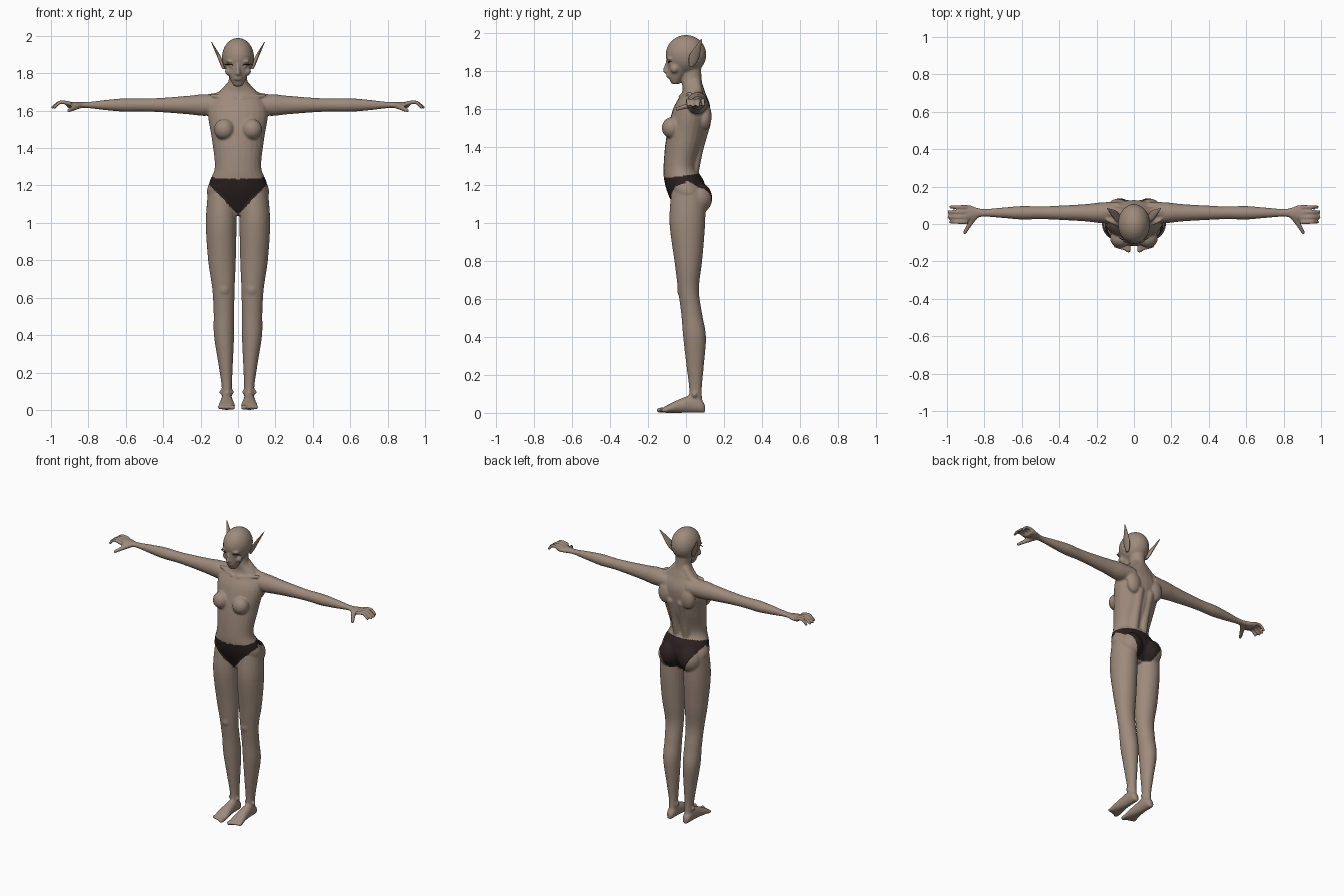
import bpy, bmesh, math
from mathutils import Vector

cube = bpy.data.objects.get("Cube")
if cube:
    bpy.data.objects.remove(cube)


def material(name, color):
    mat = bpy.data.materials.new(name)
    mat.use_nodes = True
    rgba = (*color, 1)
    mat.diffuse_color = rgba
    mat.node_tree.nodes["Principled BSDF"].inputs["Base Color"].default_value = rgba
    return mat


skin = material("skin", (.34, .255, .2))
cloth = material("dark cloth", (.025, .015, .015))


def spline(points, steps):
    """Smooth interpolation through tuples of numbers."""
    padded = [points[0], *points, points[-1]]
    result = []
    for start in range(len(points) - 1):
        for step in range(steps):
            t = step / steps
            result.append([
                b + t * (c - a) / 2 + t * t * (a - 2.5 * b + 2 * c - d / 2)
                + t ** 3 * (3 * b - a - 3 * c + d) / 2
                for a, b, c, d in zip(*padded[start:start + 4])])
    return result + [list(points[-1])]


def circle(sides):
    for k in range(sides):
        angle = math.tau * k / sides
        yield math.cos(angle), math.sin(angle)


def bridge(bm, rings, side):
    """Close a row of point rings into a solid, mirrored when side is -1."""
    rows = [[bm.verts.new((p.x * side, p.y, p.z)) for p in ring] for ring in rings]
    for low, high in zip(rows, rows[1:]):
        for k in range(len(low)):
            bm.faces.new((low[k - 1], low[k], high[k], high[k - 1]))
    bm.faces.new(rows[0])
    bm.faces.new(rows[-1])


def loft(bm, axis, stations, side=1):
    """Skin ellipses (position, two centres, two radii) along an axis."""
    first, second = [i for i in range(3) if i != axis]
    rings = []
    for position, center_a, center_b, radius_a, radius_b in spline(stations, 5):
        ring = []
        for across, along in circle(24):
            point = Vector()
            point[axis] = position
            point[first] = center_a + max(radius_a, .002) * across
            point[second] = center_b + max(radius_b, .002) * along
            ring.append(point)
        rings.append(ring)
    bridge(bm, rings, side)


def ball(bm, center, width, depth=None, height=None, side=1):
    """Ellipsoid, or a sphere when only one radius is given."""
    scale = Vector((width, depth or width, height or width))
    count = 14 if max(scale) > .02 else 7
    rings = []
    for k in range(count):
        angle = math.pi * (k + .3) / (count - .4)
        rings.append([Vector(center) + scale * Vector(
            (math.sin(angle) * c, math.sin(angle) * s, math.cos(angle)))
            for c, s in circle(2 * count)])
    bridge(bm, rings, side)


def cord(bm, points, side=1):
    """Round-ended strand through points (x, y, z, radius)."""
    path = [(Vector(p[:3]), p[3]) for p in spline(points, 5)]
    rings = []
    for k, (center, radius) in enumerate(path):
        ahead = path[min(k + 1, len(path) - 1)][0]
        turn = (ahead - path[max(k - 1, 0)][0]).to_track_quat("Z", "Y")
        rings.append([center + turn @ Vector((c, s, 0)) * radius for c, s in circle(12)])
    bridge(bm, rings, side)
    for center, radius in (path[0], path[-1]):
        ball(bm, center, radius, side=side)


def finish(bm, name, mat):
    bmesh.ops.recalc_face_normals(bm, faces=bm.faces)
    mesh = bpy.data.meshes.new(name)
    bm.to_mesh(mesh)
    bm.free()
    mesh.materials.append(mat)
    mesh.shade_smooth()
    obj = bpy.data.objects.new(name, mesh)
    bpy.context.collection.objects.link(obj)
    return obj


body = bmesh.new()

# Torso and neck
loft(body, 2, [(z, 0, y, width, depth) for z, y, width, depth in (
    (1.04, .01, .04, .05), (1.14, .01, .16, .1), (1.22, -.01, .152, .104),
    (1.3, -.03, .124, .088), (1.45, 0, .14, .104), (1.6, .03, .16, .098),
    (1.69, .04, .11, .06), (1.75, .03, .053, .053), (1.84, .03, .05, .05))])

# Skull, face, nose and lips
ball(body, (0, 0, 1.885), .086, .107, .104)
loft(body, 2, [(1.73, 0, -.055, .02, .02), (1.755, 0, -.052, .036, .035),
               (1.8, 0, -.04, .055, .056), (1.88, 0, -.015, .08, .088)])
cord(body, [(0, -.098, 1.85, .008), (0, -.11, 1.8, .012)])
for z in (1.768, 1.779):
    ball(body, (0, -.091, z), .024, .014, .006)

for s in (1, -1):
    # Brow, eyelid, cheekbone and nostril
    ball(body, (.035, -.086, 1.863), .03, .015, .008, s)
    ball(body, (.034, -.08, 1.838), .017, .014, .01, s)
    ball(body, (.047, -.06, 1.81), .023, side=s)
    ball(body, (.012, -.1, 1.797), .008, side=s)

    # Chest, shoulder blade and buttock
    ball(body, (.074, -.075, 1.5), .054, .052, .056, s)
    ball(body, (.085, .1, 1.56), .05, .035, .07, s)
    ball(body, (.076, .06, 1.13), .075, .078, .085, s)

    # Collarbone, neck muscle and spine muscle
    cord(body, [(.02, -.03, 1.665, .01), (.14, .02, 1.68, .01)], s)
    cord(body, [(.03, .05, 1.735, .03), (.09, .06, 1.675, .03), (.15, .065, 1.655, .035)], s)
    cord(body, [(.035, .035, 1.25, .03), (.035, .06, 1.38, .03), (.04, .1, 1.52, .03)], s)

    # Arm and palm
    loft(body, 0, [(x, .06, 1.63, depth, height) for x, depth, height in (
        (.08, .06, .05), (.18, .055, .058), (.26, .046, .05), (.4, .038, .039),
        (.5, .034, .035), (.6, .036, .036), (.7, .028, .028), (.81, .021, .016),
        (.88, .041, .017), (.915, .042, .014))], s)

    # Fingers and thumb
    for finger in range(4):
        y = .01 + .027 * finger
        reach = .996 - .01 * abs(finger - 1.5)
        cord(body, [(.9, y, 1.638, .012), (.95, y, 1.645, .01), (reach, y, 1.618, .009)], s)
    cord(body, [(.845, .045, 1.628, .016), (.875, .005, 1.615, .014), (.905, -.046, 1.6, .01)], s)

    # Leg, set further out where it is thicker, and kneecap
    loft(body, 2, [(z, .045 + .55 * width, y, width, depth) for z, y, width, depth in (
        (.02, .05, .025, .04), (.12, .05, .027, .033), (.25, .048, .039, .046),
        (.4, .045, .054, .06), (.52, .03, .055, .055), (.65, .013, .06, .055),
        (.8, .012, .074, .073), (1, .007, .082, .094), (1.16, .012, .075, .09))], s)
    ball(body, (.075, -.024, .645), .03, .022, .036, s)

    # Foot resting on the ground, ankle bones and toes
    loft(body, 1, [(y, .06, height, width, height) for y, width, height in (
        (-.115, .043, .016), (-.08, .044, .025), (-.03, .036, .037),
        (.03, .03, .046), (.08, .026, .035), (.1, .015, .02))], s)
    for x in (.036, .086):
        ball(body, (x, .045, .095), .014, side=s)
    for toe in range(5):
        x = .03 + .017 * toe
        radius = .01 if toe else .014
        cord(body, [(x, -.1, .016, radius), (x, .005 * toe - .14, .014, radius)], s)

# Merge the body into one continuous surface
rough = finish(body, "rough_body", skin)
remesh = rough.modifiers.new("merge", "REMESH")
remesh.mode = "VOXEL"
remesh.voxel_size = .0065
soften = rough.modifiers.new("soften", "SMOOTH")
soften.iterations = 3
mesh = bpy.data.meshes.new_from_object(rough.evaluated_get(bpy.context.evaluated_depsgraph_get()))
bpy.data.objects.remove(rough)
mesh.name = "body"
mesh.materials.clear()
mesh.materials.append(skin)
mesh.materials.append(cloth)
mesh.shade_smooth()
bpy.context.collection.objects.link(bpy.data.objects.new("body", mesh))

# Briefs: sloping waistband above high leg openings
for face in mesh.polygons:
    x, y, z = face.center
    x = abs(x)
    waist = 1.25 + .13 * y
    leg_opening = 1.043 + 1.05 * x if y < 0 else 1.05 + 1.9 * max(0, x - .06)
    in_briefs = x < .2 and min(leg_opening, waist - .03) < z < waist
    face.material_index = int(in_briefs)

# Pointed ears and upper lashes
for s, label in ((1, "left"), (-1, "right")):
    ear = bmesh.new()
    loft(ear, 2, [(1.822, .076, .028, .007, .01), (1.85, .086, .037, .01, .023),
                  (1.89, .102, .048, .01, .026), (1.967, .142, .082, .002, .003)], s)
    finish(ear, label + "_ear", skin)

    lash = bmesh.new()
    cord(lash, [(.018, -.091, 1.841, .002), (.04, -.092, 1.847, .003), (.076, -.075, 1.848, .002)], s)
    finish(lash, label + "_lashes", cloth)
